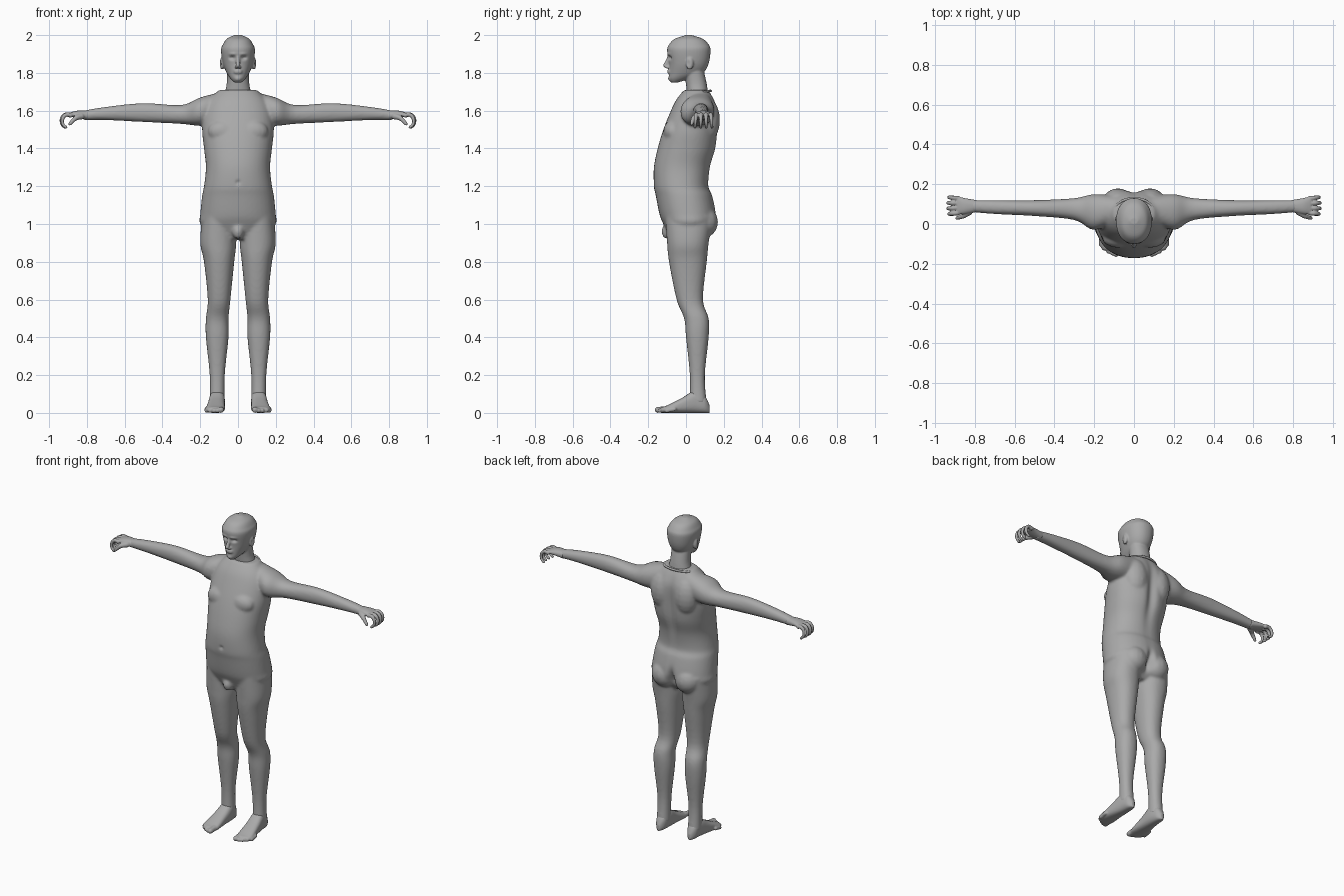
import bpy, bmesh, math
from mathutils import Vector, Matrix

default_cube = bpy.data.objects.get("Cube")
if default_cube:
    bpy.data.objects.remove(default_cube)

skin = bpy.data.materials.new("plain grey skin")
skin.use_nodes = True
grey = (0.4, 0.4, 0.4, 1)
skin.diffuse_color = grey
skin.node_tree.nodes["Principled BSDF"].inputs["Base Color"].default_value = grey


def refine(rows, steps=5):
    """Add smoothly interpolated rows between the given ones."""
    padded = [Vector(row) for row in [rows[0], *rows, rows[-1]]]
    result = []
    for before, start, end, after in zip(padded, padded[1:], padded[2:], padded[3:]):
        leave, arrive = (end - before) / 2, (after - start) / 2
        for step in range(steps):
            t = step / steps
            ease = t * t * (3 - 2 * t)
            result.append(start.lerp(end, ease) + leave * t * (1 - t) ** 2 - arrive * t * t * (1 - t))
    return result + [padded[-1]]


def rounded(angle_cos, low, high, power):
    """Coordinate of a softly squared oval between two limits."""
    bulge = math.copysign(abs(angle_cos) ** (2 / power), angle_cos)
    return (low + high) / 2 + (high - low) / 2 * bulge


def loft(bm, axis, rows, side=1, power=2.2, count=40):
    """Each row: position on the axis, then low and high limits on the other two axes."""
    rings = []
    for position, low_a, high_a, low_b, high_b in refine(rows):
        ring = []
        for k in range(count):
            angle = math.tau * k / count
            a = rounded(math.cos(angle), low_a, high_a, power)
            b = rounded(math.sin(angle), low_b, high_b, power)
            point = [a, b]
            point.insert("xyz".index(axis), position)
            point[0] *= side
            ring.append(bm.verts.new(point))
        rings.append(ring)
    for lower, upper in zip(rings, rings[1:]):
        for k in range(count):
            bm.faces.new((lower[k], lower[k - 1], upper[k - 1], upper[k]))
    bm.faces.new(rings[0])
    bm.faces.new(rings[-1])


def centred(rows):
    """Turn height, half width, front, back into limits that are even about the middle."""
    return [(height, -half, half, front, back) for height, half, front, back in rows]


def ball(bm, centre, size, side=1):
    x, y, z = centre
    matrix = Matrix.Translation((x * side, y, z)) @ Matrix.Diagonal((*size, 1))
    bmesh.ops.create_uvsphere(bm, u_segments=16, v_segments=10, radius=1, matrix=matrix)


def chain(bm, points, start_radius, end_radius, side=1):
    """Tapered round limb along a path."""
    path = refine(points)
    for i, point in enumerate(path):
        radius = start_radius + (end_radius - start_radius) * i / (len(path) - 1)
        ball(bm, point, (radius, radius, radius), side)


def finish(bm, name, voxel, smoothing, dents=()):
    """Fuse the shapes into one skin, soften it, then add soft dents."""
    bmesh.ops.recalc_face_normals(bm, faces=bm.faces)
    rough = bpy.data.meshes.new(name + "_rough")
    bm.to_mesh(rough)
    bm.free()
    part = bpy.data.objects.new(name, rough)
    bpy.context.collection.objects.link(part)
    fuse = part.modifiers.new("fuse", "REMESH")
    fuse.mode = "VOXEL"
    fuse.voxel_size = voxel
    soften = part.modifiers.new("soften", "SMOOTH")
    soften.iterations = smoothing
    depsgraph = bpy.context.evaluated_depsgraph_get()
    mesh = bpy.data.meshes.new_from_object(part.evaluated_get(depsgraph))
    part.modifiers.clear()
    part.data = mesh
    bpy.data.meshes.remove(rough)
    for vertex in mesh.vertices:
        move = Vector()
        for centre, size, push in dents:
            distance = sum(((p - c) / s) ** 2 for p, c, s in zip(vertex.co, centre, size))
            move += Vector(push) * math.exp(-distance)
        vertex.co += move
    mesh.materials.clear()
    mesh.materials.append(skin)
    mesh.polygons.foreach_set("use_smooth", [True] * len(mesh.polygons))
    mesh.update()


# Torso, arms and legs
torso = [(.92, .13, -.08, .08), (1, .2, -.12, .15), (1.05, .2, -.14, .16), (1.15, .19, -.16, .14),
         (1.2, .18, -.17, .12), (1.3, .17, -.17, .13), (1.4, .18, -.15, .16), (1.5, .19, -.12, .17),
         (1.6, .18, -.08, .17), (1.66, .15, -.05, .15), (1.71, .1, -.01, .12)]
arm = [(.08, .02, .14, 1.53, 1.7), (.2, -.03, .15, 1.52, 1.67), (.3, .02, .13, 1.53, 1.63),
       (.5, .04, .12, 1.54, 1.64), (.7, .05, .12, 1.55, 1.62), (.82, .06, .12, 1.55, 1.6)]
leg = [(1.04, .02, .19, -.11, .14), (.9, .01, .2, -.1, .12), (.8, .02, .18, -.09, .11),
       (.6, .04, .16, -.05, .09), (.5, .05, .17, -.01, .12), (.4, .05, .17, 0, .12),
       (.2, .07, .15, .02, .1), (.05, .07, .15, .02, .11)]
bm = bmesh.new()
loft(bm, "z", centred(torso))
for side in (1, -1):
    loft(bm, "x", arm, side)
    loft(bm, "z", leg, side)
    ball(bm, (.08, -.07, 1.49), (.08, .05, .06), side)       # chest
    ball(bm, (.08, .1, 1.01), (.08, .07, .08), side)         # buttock
    ball(bm, (.08, .11, 1.55), (.08, .07, .12), side)        # shoulder blade
ball(bm, (0, -.1, .96), (.03, .03, .04))                     # groin
spine = ((0, .17, 1.45), (.03, .06, .2), (0, -.02, 0))
cleft = ((0, .17, 1), (.02, .06, .06), (0, -.04, 0))
navel = ((0, -.17, 1.22), (.01, .04, .01), (0, .01, 0))
finish(bm, "body", .008, 8, (spine, cleft, navel))

# Head and neck
skull = [(1.75, .02, -.08, -.04), (1.77, .04, -.09, .02), (1.8, .06, -.09, .09), (1.85, .08, -.09, .12),
         (1.92, .09, -.1, .13), (1.95, .08, -.09, .12), (1.98, .06, -.06, .09), (2, .02, 0, .03)]
neck = [(1.66, .08, .01, .12), (1.74, .06, 0, .11), (1.83, .06, -.01, .09)]
bm = bmesh.new()
loft(bm, "z", centred(skull))
loft(bm, "z", centred(neck))
chain(bm, [(0, -.09, 1.89), (0, -.1, 1.86), (0, -.11, 1.84)], .008, .012)    # nose
for height in (1.802, 1.812):
    ball(bm, (0, -.088, height), (.024, .012, .006))                        # lips
ball(bm, (0, -.08, 1.77), (.02, .015, .015))                                # chin
features = []
for side in (1, -1):
    ball(bm, (.01, -.1, 1.83), (.008, .01, .007), side)                     # nostril
    ball(bm, (.085, .02, 1.85), (.012, .02, .034), side)                    # ear
    eye_socket = ((side * .03, -.09, 1.88), (.016, .03, .01), (0, .014, 0))
    brow = ((side * .03, -.1, 1.9), (.02, .03, .007), (0, -.005, 0))
    ear_hollow = ((side * .1, .01, 1.85), (.01, .01, .02), (side * -.008, 0, 0))
    features += [eye_socket, brow, ear_hollow]
finish(bm, "head", .005, 4, features)

# Ridge around the neck base
bm = bmesh.new()
ridge = []
for k in range(25):
    angle = math.tau * k / 24
    ridge.append((.1 * math.sin(angle), .06 - .07 * math.cos(angle), 1.695 - .01 * math.cos(angle)))
chain(bm, ridge, .008, .008)
finish(bm, "neck_ridge", .005, 4)

# Hands and feet
palm = [(.79, .06, .12, 1.55, 1.6), (.85, .05, .13, 1.56, 1.6), (.89, .05, .14, 1.57, 1.59)]
thumb = [(.83, .06, 1.57), (.86, .04, 1.56), (.89, .03, 1.53)]
foot = [(.125, .1, .12, 0, .04), (.1, .08, .14, 0, .09), (.05, .07, .15, 0, .12),
        (-.02, .07, .16, 0, .08), (-.1, .07, .17, 0, .04), (-.13, .08, .16, 0, .03)]
for side, word in ((1, "left"), (-1, "right")):
    bm = bmesh.new()
    loft(bm, "x", palm, side)
    for i in range(4):
        root = .055 + .025 * i
        reach = .008 - .005 * abs(i - 1.5)
        curl = []
        for step in range(6):
            angle = math.radians(120 - 38 * step)
            spread = root + (i - 1.5) * .001 * step
            curl.append((.9 + reach + .03 * math.cos(angle), spread, 1.545 + .035 * math.sin(angle)))
        chain(bm, curl, .012, .008, side)
    chain(bm, thumb, .017, .009, side)
    finish(bm, word + "_hand", .004, 3)

    bm = bmesh.new()
    loft(bm, "y", foot, side, power=2.6)
    for i in range(5):
        x, y = .09 + .019 * i, -.15 + .003 * i * i
        radius = .012 if i else .016
        chain(bm, [(x, y + .04, .02), (x, y, radius)], radius, radius, side)
    finish(bm, word + "_foot", .005, 4)
